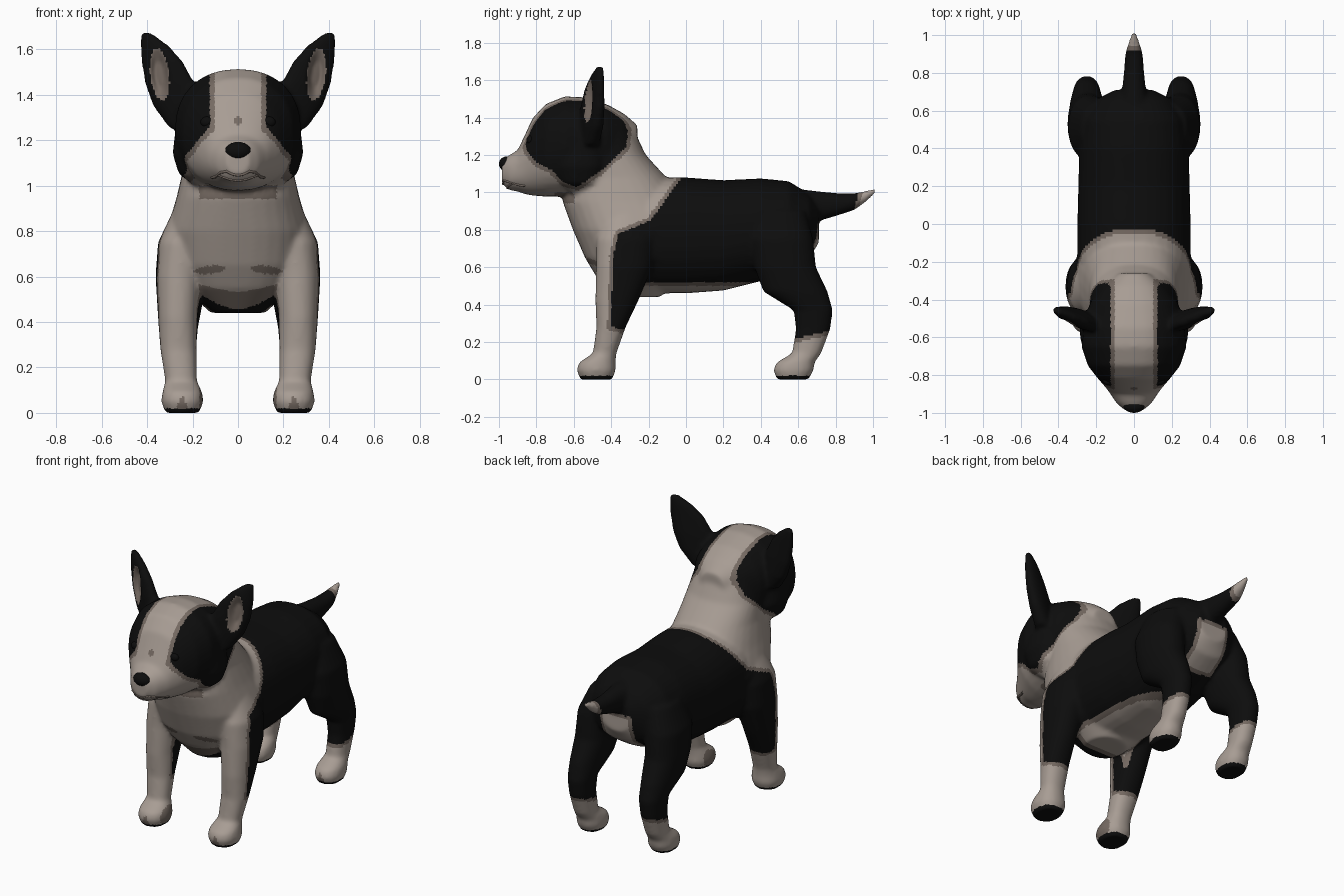
import bpy, bmesh, math
from mathutils import Vector
from mathutils.bvhtree import BVHTree

if "Cube" in bpy.data.objects:
    bpy.data.objects.remove(bpy.data.objects["Cube"])


def material(name, color):
    m = bpy.data.materials.new(name)
    m.use_nodes = True
    m.diffuse_color = (*color, 1)
    bsdf = m.node_tree.nodes["Principled BSDF"]
    bsdf.inputs["Base Color"].default_value = (*color, 1)
    bsdf.inputs["Roughness"].default_value = 0.8
    return m


white = material("cream_fur", (0.39, 0.335, 0.295))
black = material("black_fur", (0.004, 0.004, 0.004))
taupe = material("taupe_fur", (0.18, 0.145, 0.123))


def add_object(name, data, *mats):
    ob = bpy.data.objects.new(name, data)
    bpy.context.collection.objects.link(ob)
    for m in mats:
        data.materials.append(m)
    return ob


# Lofts: closed tubes through oval rings
def loft(bm, rings, place, sides=32):
    loops = []
    for ring in rings:
        loop = []
        for i in range(sides):
            a = math.tau * i / sides
            c, s = math.cos(a), math.sin(a)
            u = math.copysign(abs(c) ** 0.9, c)
            v = math.copysign(abs(s) ** 0.9, s)
            loop.append(bm.verts.new(place(ring, u, v)))
        loops.append(loop)
    faces = [bm.faces.new(loops[0]), bm.faces.new(loops[-1])]
    for a, b in zip(loops, loops[1:]):
        for i in range(sides):
            j = (i + 1) % sides
            faces.append(bm.faces.new((a[i], a[j], b[j], b[i])))
    bmesh.ops.recalc_face_normals(bm, faces=faces)


def along(ring, u, v):
    y, z, rx, rz = ring
    return rx * u, y, z + rz * v


def upright(side, turn=0):
    c, s = math.cos(turn), math.sin(turn)

    def place(ring, u, v):
        z, x, y, rx, ry = ring
        return side * (x + rx * u * c - ry * v * s), y + rx * u * s + ry * v * c, z
    return place


bm = bmesh.new()
# Torso
loft(bm, [(-.4, .75, .2, .2), (-.2, .77, .3, .31), (0, .77, .3, .31), (.2, .77, .295, .295),
          (.4, .8, .29, .275), (.55, .82, .27, .24), (.66, .82, .2, .17), (.71, .83, .1, .1)], along)
# Chest and neck
loft(bm, [(.44, 0, -.26, .12, .12), (.55, 0, -.25, .24, .23), (.65, 0, -.25, .3, .29),
          (.8, 0, -.27, .315, .335), (.95, 0, -.33, .27, .33), (1.08, 0, -.37, .24, .265),
          (1.2, 0, -.42, .23, .205), (1.36, 0, -.46, .2, .17)], upright(1))
# Head and muzzle
loft(bm, [(-.26, 1.28, .08, .08), (-.33, 1.27, .17, .15), (-.42, 1.255, .235, .215),
          (-.55, 1.25, .27, .26), (-.65, 1.245, .278, .268), (-.75, 1.225, .245, .248),
          (-.82, 1.19, .19, .207), (-.86, 1.15, .155, .16), (-.9, 1.115, .125, .11),
          (-.95, 1.105, .092, .092), (-.985, 1.11, .05, .06)], along)
# Tail
loft(bm, [(.58, .93, .09, .09), (.72, .927, .062, .078), (.82, .937, .052, .058),
          (.9, .95, .047, .045), (.96, .978, .03, .03), (1.015, 1.01, .012, .012)], along)

front_leg = [(0, .245, -.48, .075, .085), (.05, .245, -.48, .093, .105), (.09, .245, -.475, .088, .098),
             (.14, .25, -.435, .07, .063), (.28, .262, -.4, .08, .078), (.42, .265, -.37, .087, .115),
             (.6, .26, -.33, .103, .15), (.75, .24, -.32, .112, .16), (.88, .2, -.32, .09, .12)]
hind_leg = [(0, .25, .57, .07, .085), (.05, .25, .575, .083, .108), (.09, .25, .585, .078, .102),
            (.14, .25, .645, .063, .078), (.27, .25, .68, .065, .092), (.37, .25, .68, .073, .105),
            (.47, .25, .585, .092, .172), (.6, .245, .53, .107, .165), (.75, .235, .51, .112, .17),
            (.9, .18, .5, .1, .14)]
cheek = [(1.0, .15, -.57, .04, .05), (1.05, .17, -.57, .09, .11), (1.14, .18, -.57, .108, .14),
         (1.25, .17, -.57, .105, .13), (1.35, .14, -.57, .06, .08)]
ear = [(1.25, .25, -.51, .05, .045), (1.35, .275, -.505, .105, .048), (1.45, .3, -.5, .118, .045),
       (1.55, .335, -.49, .098, .036), (1.62, .37, -.475, .066, .027), (1.675, .408, -.46, .025, .016)]
for side in (1, -1):
    for rings, turn in ((front_leg, 0), (hind_leg, 0), (cheek, 0), (ear, .42)):
        loft(bm, rings, upright(side, turn))

# Fuse the lofts into one smooth skin
rough = bpy.data.meshes.new("rough_skin")
bm.to_mesh(rough)
bm.free()
helper = add_object("rough_skin", rough)
remesh = helper.modifiers.new("fuse", "REMESH")
remesh.mode = "VOXEL"
remesh.voxel_size = 0.012
soften = helper.modifiers.new("soften", "SMOOTH")
soften.factor, soften.iterations = 0.5, 9
graph = bpy.context.evaluated_depsgraph_get()
skin = bpy.data.meshes.new_from_object(helper.evaluated_get(graph))
skin.name = "puppy_body"
bpy.data.objects.remove(helper)
skin.materials.clear()
body = add_object("puppy_body", skin, white, black, taupe)


# Oval hollow on the front of each ear
def ear_hollow(p):
    x = (abs(p.x) - .345 - .1 * (p.z - 1.5)) / .042
    return 1 - math.hypot(x, (p.z - 1.49) / .115)


for v in skin.vertices:
    if v.co.z > 1.35 and v.normal.y < 0 and ear_hollow(v.co) > 0:
        v.co.y += .035 * min(1, 2 * ear_hollow(v.co))


# Coat patches: signed distance to outlines drawn in side profile
def inside(poly, y, z):
    best, within = 9.0, False
    for (ay, az), (by, bz) in zip(poly, poly[1:] + poly[:1]):
        dy, dz = by - ay, bz - az
        t = max(0, min(1, ((y - ay) * dy + (z - az) * dz) / (dy * dy + dz * dz)))
        best = min(best, math.hypot(y - ay - t * dy, z - az - t * dz))
        if (az > z) != (bz > z) and y < ay + (z - az) * dy / dz:
            within = not within
    return best if within else -best


mask = [(-.85, 1.22), (-.87, 1.3), (-.82, 1.4), (-.7, 1.47), (-.61, 1.5), (-.61, 1.75), (-.39, 1.75),
        (-.42, 1.47), (-.35, 1.42), (-.31, 1.33), (-.32, 1.24), (-.45, 1.12), (-.58, 1.03),
        (-.65, 1.05), (-.72, 1.12), (-.8, 1.16)]
saddle = [(-.01, 1.2), (-.03, 1.07), (-.19, .85), (-.36, .78), (-.39, .66), (-.4, .28), (-.2, .24),
          (.4, .24), (.6, .22), (.85, .28), (.88, .85), (.93, 1.02), (.9, 1.2)]


def coat(p, n):
    x, y, z = abs(p.x), p.y, p.z
    if z < .02 and n.z < -.3:
        return 1
    if z > 1.35 and n.y < .1 and ear_hollow(p) > 0:
        return 2
    d = max(min(inside(mask, y, z), x - .122), inside(saddle, y, z))
    belly = min(.2 - x, .52 - z, y + .32, .4 - y, z - .4)
    rump = min(.11 - x, z - .52, .84 - z, y - .55)
    d = min(d, -belly, -rump)
    if d > 0:
        return 1
    if d > -.02:
        return 2
    chest_mark = math.hypot((x - .125) / .07, (z - .63 - .1 * (.12 - x)) / .018) < 1 and y < -.4
    brow_dot = math.hypot(x, z - 1.285) < .019 and y < -.7
    under_chest = y < -.28 and x < .17 and z < .53 + .2 * x
    throat = x < .17 and .94 < z < 1.0 and -.7 < y < -.5
    toe = z < .07 and n.y < -.4 and abs(x - .245) < .035 * (1 - z / .08)
    return 2 if chest_mark or brow_dot or under_chest or throat or toe else 0


for f in skin.polygons:
    f.material_index = coat(f.center, f.normal)
    f.use_smooth = True

# Facial features set onto the skin from the front
tree = BVHTree.FromPolygons([v.co for v in skin.vertices], [f.vertices[:] for f in skin.polygons])


def on_face(x, z):
    return tree.ray_cast(Vector((x, -2, z)), Vector((0, 1, 0)))[0]


def ball(name, at, size, mat):
    me = bpy.data.meshes.new(name)
    b = bmesh.new()
    bmesh.ops.create_uvsphere(b, u_segments=20, v_segments=12, radius=1)
    for v in b.verts:
        v.co = Vector((v.co.x * size[0], v.co.y * size[1], v.co.z * size[2])) + at
    b.to_mesh(me)
    b.free()
    for f in me.polygons:
        f.use_smooth = True
    add_object(name, me, mat)


ball("nose", Vector((0, -.96, 1.152)), (.058, .04, .04), black)
for side, label in ((1, "left"), (-1, "right")):
    ball(label + "_eye", on_face(side * .135, 1.28) + Vector((0, .012, 0)), (.03, .02, .024), black)


def line(name, half, radius):
    points = [on_face(-x, z) for x, z in reversed(half[1:])] + [on_face(x, z) for x, z in half]
    cu = bpy.data.curves.new(name, "CURVE")
    cu.dimensions = "3D"
    cu.bevel_depth, cu.bevel_resolution = radius, 2
    sp = cu.splines.new("POLY")
    sp.points.add(len(points) - 1)
    for q, p in zip(sp.points, points):
        q.co = (*p, 1)
    add_object(name, cu, taupe)


line("mouth", [(0, 1.045), (.025, 1.05), (.05, 1.063), (.075, 1.058), (.1, 1.038), (.115, 1.035)], .006)
line("lower_lip", [(0, 1.022), (.03, 1.025), (.06, 1.035), (.085, 1.045)], .005)
